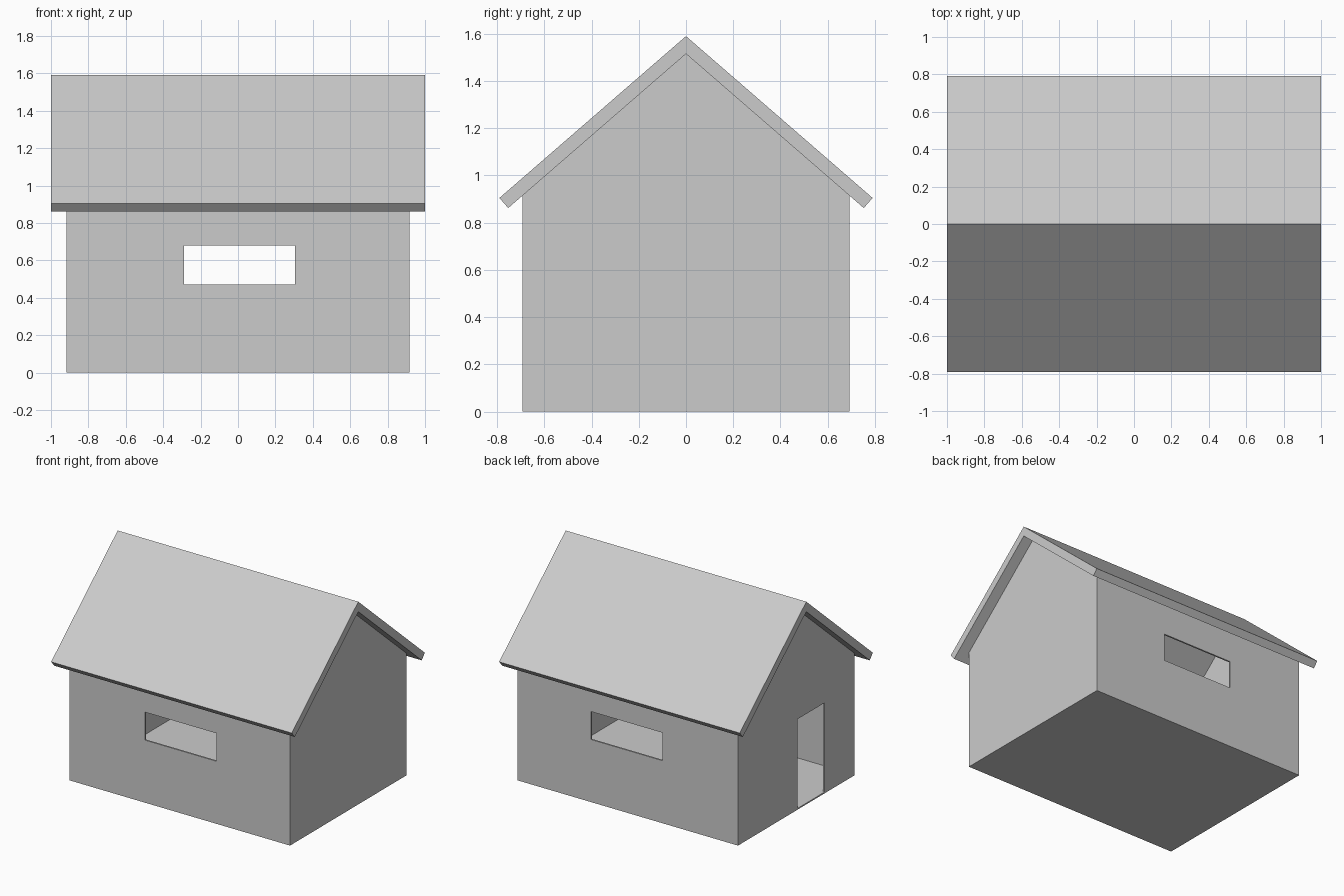
import bpy
import bmesh

if "Cube" in bpy.data.objects:
    bpy.data.objects.remove(bpy.data.objects["Cube"], do_unlink=True)

HALF_X, HALF_Y = 0.917, 0.692      # outer faces of the walls
WALL, FLOOR = 0.012, 0.01          # thicknesses
RIDGE, SLOPE = 1.515, 0.867        # underside of the roof

grey = bpy.data.materials.new("light_grey")
grey.use_nodes = True
color = (0.6, 0.6, 0.6, 1)
grey.diffuse_color = color
grey.node_tree.nodes["Principled BSDF"].inputs["Base Color"].default_value = color


def prism(name, profile, x0, x1):
    """Extrude a (y, z) profile along x."""
    bm = bmesh.new()
    face = bm.faces.new([bm.verts.new((x0, y, z)) for y, z in profile])
    ext = bmesh.ops.extrude_face_region(bm, geom=[face])
    moved = [v for v in ext["geom"] if isinstance(v, bmesh.types.BMVert)]
    bmesh.ops.translate(bm, verts=moved, vec=(x1 - x0, 0, 0))
    bmesh.ops.recalc_face_normals(bm, faces=bm.faces)
    mesh = bpy.data.meshes.new(name)
    bm.to_mesh(mesh)
    bm.free()
    mesh.materials.append(grey)
    obj = bpy.data.objects.new(name, mesh)
    bpy.context.collection.objects.link(obj)
    return obj


def gable(half_y, bottom, ridge):
    eave = ridge - SLOPE * half_y
    return [(-half_y, bottom), (half_y, bottom), (half_y, eave), (0, ridge), (-half_y, eave)]


def box(y0, y1, z0, z1):
    return [(y0, z0), (y1, z0), (y1, z1), (y0, z1)]


def cut(target, cutter):
    cutter.hide_render = True
    mod = target.modifiers.new("cut", "BOOLEAN")
    mod.operation = "DIFFERENCE"
    mod.solver = "EXACT"
    mod.object = cutter
    bpy.context.view_layer.objects.active = target
    bpy.ops.object.modifier_apply(modifier=mod.name)
    bpy.data.objects.remove(cutter, do_unlink=True)


# Hollow walls with a thin floor, open to the roof
walls = prism("walls", gable(HALF_Y, 0, RIDGE), -HALF_X, HALF_X)
cut(walls, prism("room_cutter", gable(HALF_Y - WALL, FLOOR, RIDGE + 0.1),
                 -HALF_X + WALL, HALF_X - WALL))

# Matching windows in the front and back walls
cut(walls, prism("window_cutter", box(-1, 1, 0.47, 0.68), -0.29, 0.305))

# Doorway in the gable
cut(walls, prism("door_cutter", box(-0.335, -0.015, FLOOR, 0.68), -1.1, -0.8))

# Pitched roof with overhanging eaves
prism("roof", [(-0.79, 0.905), (-0.753, 0.862), (0, RIDGE), (0.753, 0.862),
               (0.79, 0.905), (0, 1.59)], -1, 1)
